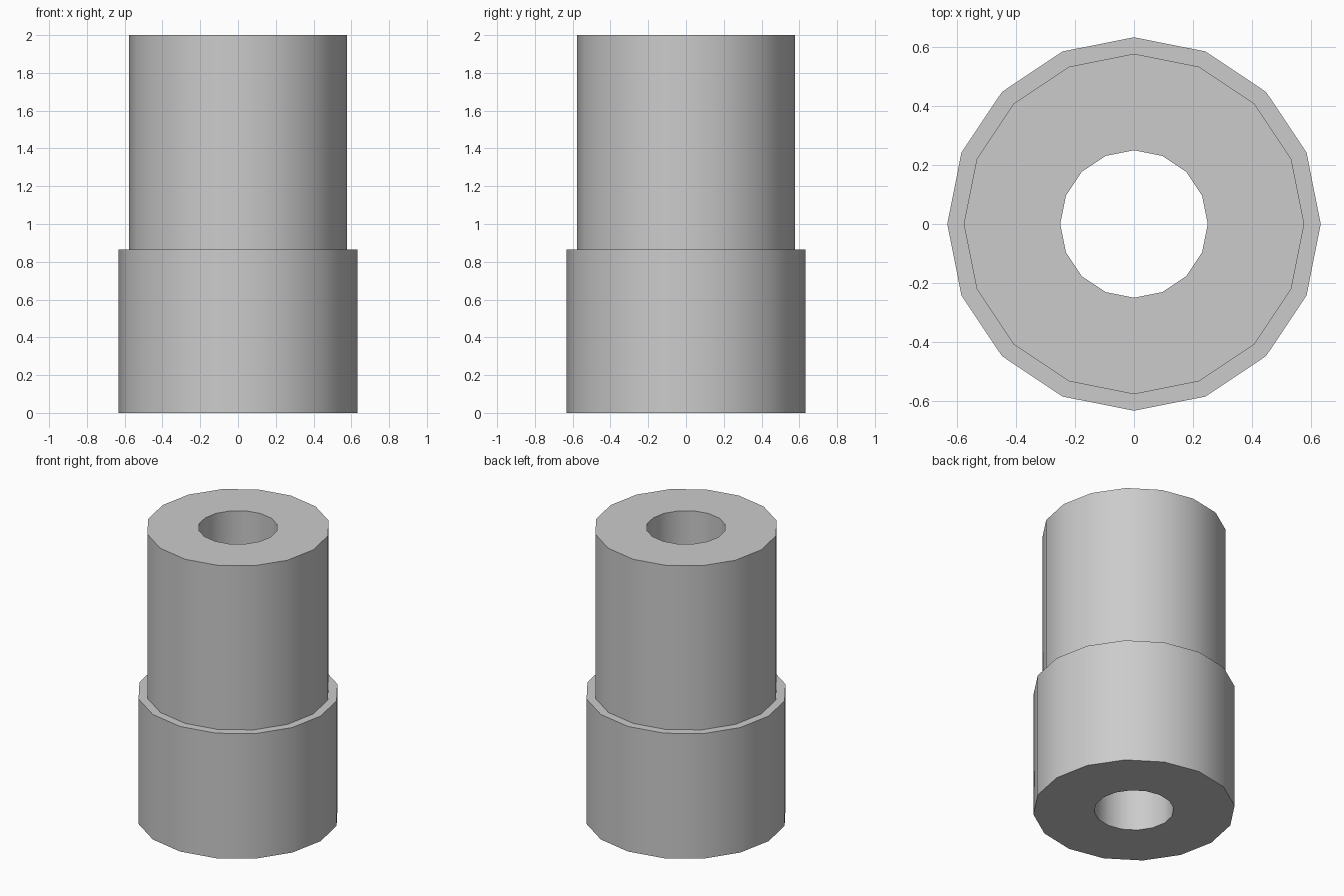
import bpy, bmesh
from math import cos, sin, tau, radians

SIDES = 16
GREY = (0.6, 0.6, 0.6, 1)

cube = bpy.data.objects.get("Cube")
if cube:
    bpy.data.objects.remove(cube, do_unlink=True)

material = bpy.data.materials.new("plain grey")
material.use_nodes = True
material.diffuse_color = GREY
material.node_tree.nodes["Principled BSDF"].inputs["Base Color"].default_value = GREY


def lathe(name, profile):
    """Turn a closed (radius, height) profile around the z axis."""
    bm = bmesh.new()
    rings = [[bm.verts.new((r * cos(tau * i / SIDES), r * sin(tau * i / SIDES), z))
              for i in range(SIDES)] for r, z in profile]
    for lower, upper in zip(rings, rings[1:] + rings[:1]):
        for i in range(SIDES):
            j = (i + 1) % SIDES
            bm.faces.new((lower[i], lower[j], upper[j], upper[i]))
    bmesh.ops.recalc_face_normals(bm, faces=bm.faces)
    mesh = bpy.data.meshes.new(name)
    bm.to_mesh(mesh)
    bm.free()
    mesh.materials.append(material)
    obj = bpy.data.objects.new(name, mesh)
    bpy.context.collection.objects.link(obj)
    bpy.ops.object.select_all(action="DESELECT")
    obj.select_set(True)
    bpy.context.view_layer.objects.active = obj
    bpy.ops.object.shade_smooth_by_angle(angle=radians(30))
    return obj


# Wide base, narrower upper barrel and a bore running right through
lathe("stepped_sleeve", [(0.25, 0), (0.633, 0), (0.633, 0.865),
                         (0.577, 0.865), (0.577, 2), (0.25, 2)])
